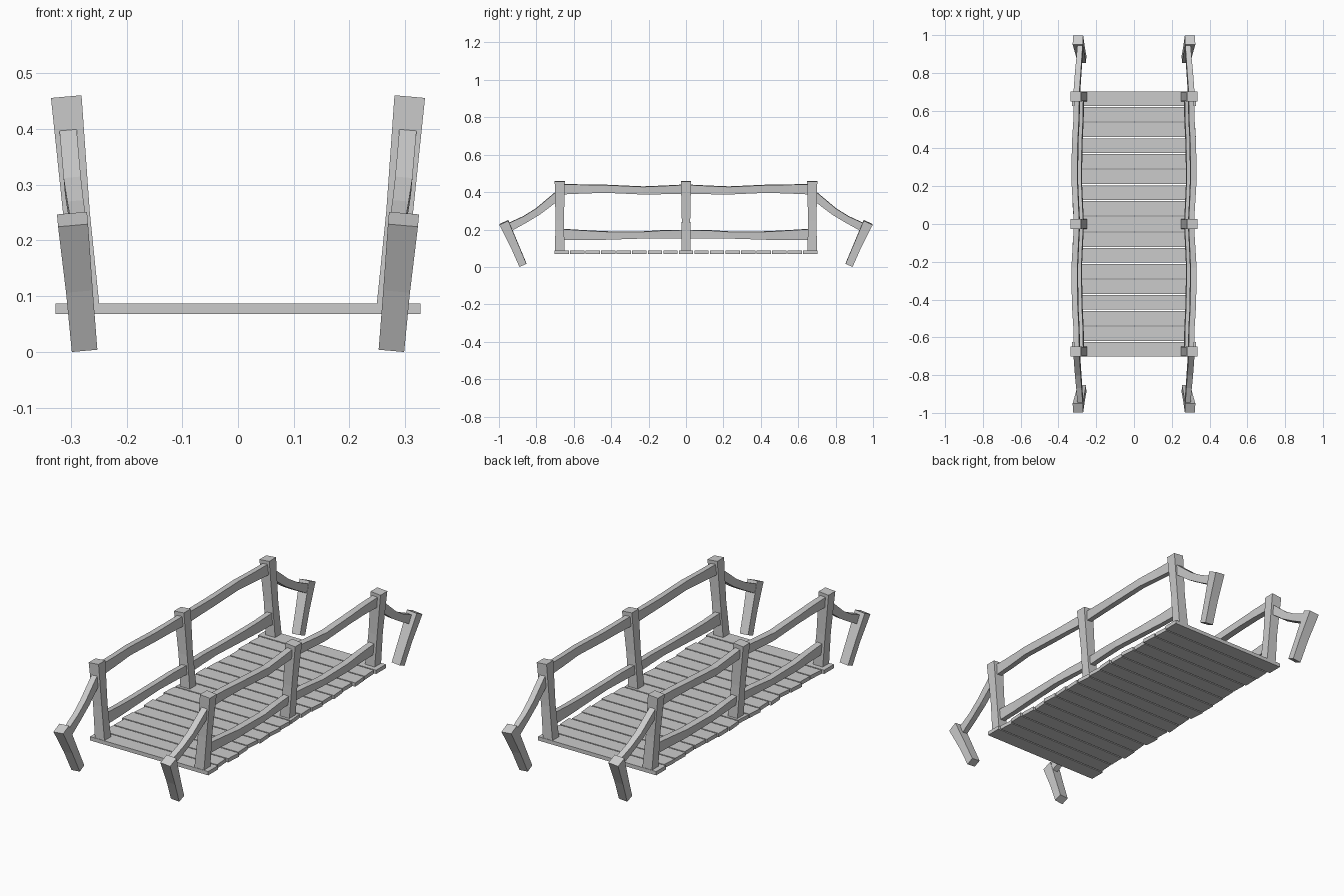
import bpy, bmesh, math, random
from mathutils import Vector

if "Cube" in bpy.data.objects:
    bpy.data.objects.remove(bpy.data.objects["Cube"])

random.seed(4)
TILT = math.radians(5)                      # outward lean of both railings
SIDE = Vector((math.cos(TILT), 0, -math.sin(TILT)))


def make_object(name, rings):
    """Skin a list of four-sided rings into a closed flat-shaded bar."""
    bm = bmesh.new()
    loops = [[bm.verts.new(p) for p in ring] for ring in rings]
    for a, b in zip(loops, loops[1:]):
        for i in range(4):
            j = (i + 1) % 4
            bm.faces.new((a[i], a[j], b[j], b[i]))
    bm.faces.new(loops[0])
    bm.faces.new(loops[-1])
    bmesh.ops.recalc_face_normals(bm, faces=bm.faces)
    me = bpy.data.meshes.new(name)
    bm.to_mesh(me)
    bm.free()
    ob = bpy.data.objects.new(name, me)
    bpy.context.collection.objects.link(ob)


def lean_x(z):
    """Centre line of the railing at height z."""
    return 0.275 + (z - 0.08) * math.tan(TILT)


def bar(name, stations, sx):
    """stations: (outward offset, y, z, width, height) along the bar."""
    pts = [Vector((lean_x(z) + o, y, z)) for o, y, z, w, h in stations]
    rings = []
    for i, (o, y, z, w, h) in enumerate(stations):
        t = (pts[min(i + 1, len(pts) - 1)] - pts[max(i - 1, 0)])
        t = (t - SIDE * t.dot(SIDE)).normalized()
        up = t.cross(SIDE)
        ring = [pts[i] + SIDE * (a * w / 2) + up * (b * h / 2)
                for a, b in ((-1, -1), (1, -1), (1, 1), (-1, 1))]
        rings.append([Vector((p.x * sx, p.y, p.z)) for p in ring])
    make_object(name, rings)


# Deck planks, slightly uneven in length
for i in range(-8, 9):
    y, hw = i * 0.083, 0.0385
    ends = []
    for s in (-1, 1):
        e = 0.327 if abs(i) == 8 else random.uniform(0.309, 0.325)
        d = 0 if abs(i) == 8 else random.uniform(-0.004, 0.004)
        ends.append([Vector((s * (e + k * d), y + k * hw, z))
                     for k, z in ((-1, 0.068), (1, 0.068), (1, 0.087), (-1, 0.087))])
    make_object("deck_plank", ends)

for sx, side in ((1, "right"), (-1, "left")):
    # Upright posts, thickest at the head
    for y in (-0.675, 0, 0.675):
        bar(side + "_post", [(0, y, 0.08, 0.053, 0.051), (0, y, 0.25, 0.048, 0.045),
                             (0, y, 0.458, 0.055, 0.054)], sx)

    for sy in (-1, 1):
        # Wavy top rail between two posts
        bar(side + "_top_rail", [
            (-0.003, 0, 0.415, 0.028, 0.050), (0.004, sy * 0.12, 0.412, 0.030, 0.044),
            (0.010, sy * 0.23, 0.409, 0.032, 0.041), (0.007, sy * 0.43, 0.418, 0.031, 0.041),
            (0.000, sy * 0.55, 0.417, 0.029, 0.047), (-0.003, sy * 0.675, 0.415, 0.028, 0.054)], sx)
        # Wavy lower rail between two posts
        bar(side + "_lower_rail", [
            (-0.003, 0, 0.176, 0.028, 0.044), (0.004, sy * 0.12, 0.175, 0.030, 0.042),
            (0.010, sy * 0.23, 0.171, 0.032, 0.036), (0.007, sy * 0.43, 0.168, 0.031, 0.043),
            (0.000, sy * 0.55, 0.171, 0.029, 0.050), (-0.003, sy * 0.675, 0.175, 0.028, 0.058)], sx)
        # Sagging end rail down to the short slanted post
        bar(side + "_end_rail", [
            (0.002, sy * 0.665, 0.398, 0.031, 0.046), (0.002, sy * 0.79, 0.298, 0.031, 0.038),
            (0.000, sy * 0.86, 0.255, 0.029, 0.037), (-0.003, sy * 0.945, 0.212, 0.028, 0.044)], sx)
        # Short slanted end post
        bar(side + "_end_post", [
            (0.007, sy * 0.872, 0.010, 0.046, 0.041), (0.007, sy * 0.918, 0.117, 0.048, 0.043),
            (0.008, sy * 0.974, 0.238, 0.054, 0.053)], sx)
